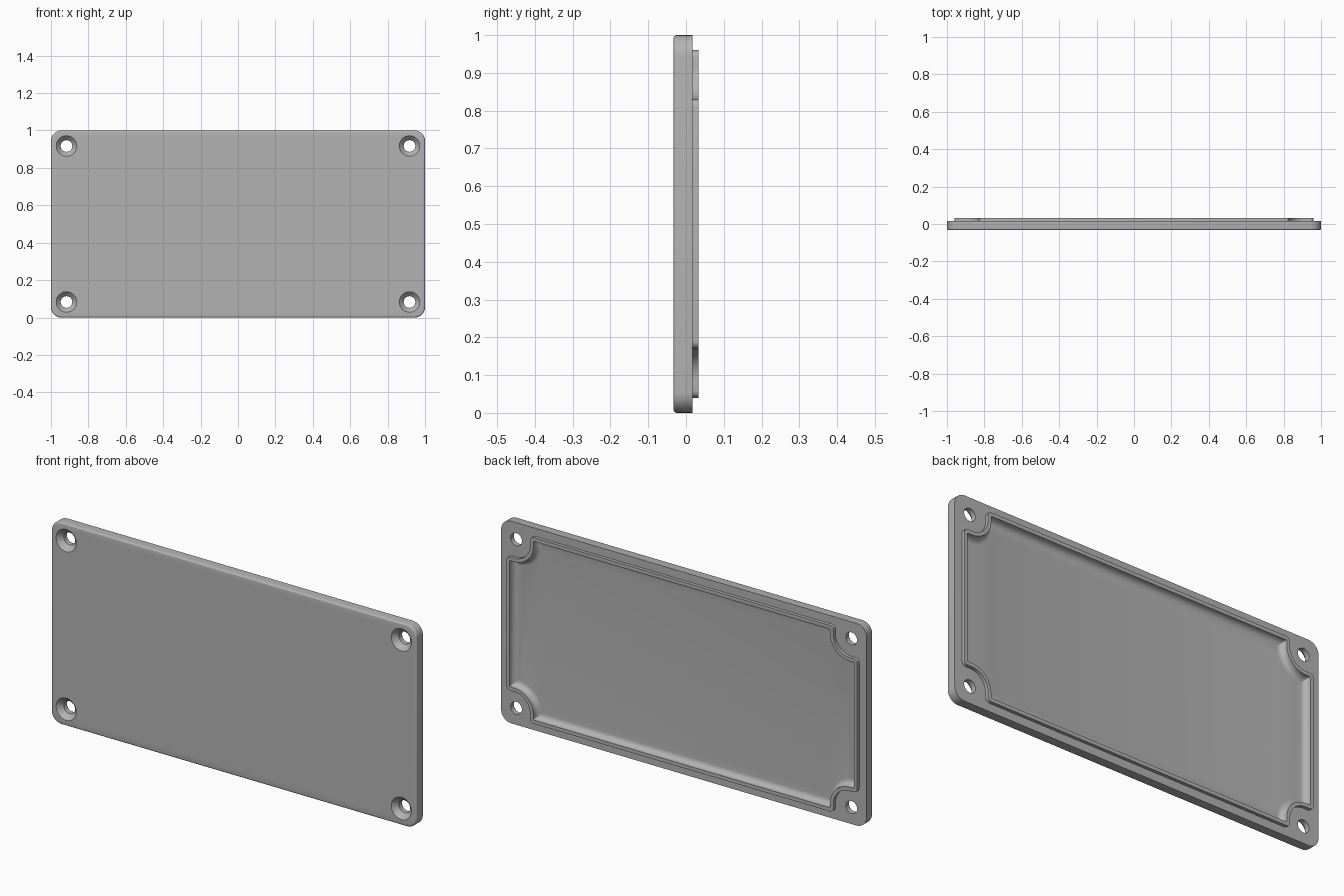
import bpy, bmesh, math

cube = bpy.data.objects.get("Cube")
if cube:
    bpy.data.objects.remove(cube, do_unlink=True)

HALF_X, HALF_Z = 1.0, 0.5          # plate half size
FRONT, BACK, RIM, FLOOR = -0.033, 0.017, 0.033, 0.0
HOLE_X, HOLE_Z = 0.917, 0.417      # screw positions from the centre
NOTCH, CORNER, FILLET = 0.087, 0.02, 0.026

gray = bpy.data.materials.new("plain_gray")
gray.use_nodes = True
gray.diffuse_color = (0.45, 0.45, 0.45, 1)
gray.node_tree.nodes["Principled BSDF"].inputs["Base Color"].default_value = gray.diffuse_color


def arc(cx, cz, r, start, end, steps=8):
    angles = [math.radians(start + (end - start) * i / steps) for i in range(steps + 1)]
    return [(cx + r * math.cos(a), cz + r * math.sin(a)) for a in angles]


def four_corners(quarter):
    """Mirror one corner's points into a full closed outline."""
    back = quarter[::-1]
    return (quarter + [(-x, z) for x, z in back]
            + [(-x, -z) for x, z in quarter] + [(x, -z) for x, z in back])


def plate_outline(inset):
    r = 0.055
    return four_corners(arc(HALF_X - r, HALF_Z - r, r - inset, 0, 90))


def rim_outline(inset):
    """Rectangle with a rounded notch around each screw."""
    r = max(CORNER - inset, 0.004)
    side_x, side_z = 0.96 - inset, 0.46 - inset
    reach = NOTCH + inset
    return four_corners(
        arc(side_x - r, HOLE_Z - reach - r, r, 0, 90, 5)
        + arc(HOLE_X, HOLE_Z, reach, 270, 180, 12)
        + arc(HOLE_X - reach - r, side_z - r, r, 0, 90, 5))


bm = bmesh.new()


def add_ring(points, y):
    return [bm.verts.new((x, y, z + HALF_Z)) for x, z in points]


def loft(rings):
    for a, b in zip(rings, rings[1:]):
        for i in range(len(a)):
            j = (i + 1) % len(a)
            bm.faces.new((a[i], a[j], b[j], b[i]))


def fill(*rings):
    """Flat face bounded by the first ring, with the others as holes."""
    edges = []
    for ring in rings:
        for i, v in enumerate(ring):
            w = ring[(i + 1) % len(ring)]
            edges.append(bm.edges.get((v, w)) or bm.edges.new((v, w)))
    bmesh.ops.triangle_fill(bm, edges=edges, use_beauty=True)


# Plate side with a rounded front edge
edge = 0.009
side = []
for i in range(5):
    a = math.radians(90 * i / 4)
    side.append(add_ring(plate_outline(edge * (1 - math.sin(a))),
                         FRONT + edge * (1 - math.cos(a))))
side.append(add_ring(plate_outline(0), BACK))
loft(side)

# Countersunk screw holes
front_holes, back_holes = [], []
for sx in (-1, 1):
    for sz in (-1, 1):
        rings = [add_ring(arc(sx * HOLE_X, sz * HOLE_Z, r, 0, 360, 40)[:-1], y)
                 for r, y in ((0.055, FRONT), (0.031, -0.008), (0.031, BACK))]
        loft(rings)
        front_holes.append(rings[0])
        back_holes.append(rings[-1])

# Raised rim and recessed floor with a filleted wall
rim = [add_ring(rim_outline(0), BACK), add_ring(rim_outline(0), RIM),
       add_ring(rim_outline(0.018), RIM)]
for i in range(7):
    a = math.radians(90 * i / 6)
    rim.append(add_ring(rim_outline(0.018 + FILLET * (1 - math.cos(a))),
                        FLOOR + FILLET * (1 - math.sin(a))))
loft(rim)

fill(side[0], *front_holes)
fill(side[-1], rim[0], *back_holes)
fill(rim[-1])

bmesh.ops.recalc_face_normals(bm, faces=bm.faces)
mesh = bpy.data.meshes.new("cover_plate")
bm.to_mesh(mesh)
bm.free()
mesh.materials.append(gray)
cover = bpy.data.objects.new("cover_plate", mesh)
bpy.context.collection.objects.link(cover)

bpy.ops.object.select_all(action="DESELECT")
cover.select_set(True)
bpy.context.view_layer.objects.active = cover
bpy.ops.object.shade_smooth_by_angle(angle=math.radians(30))
